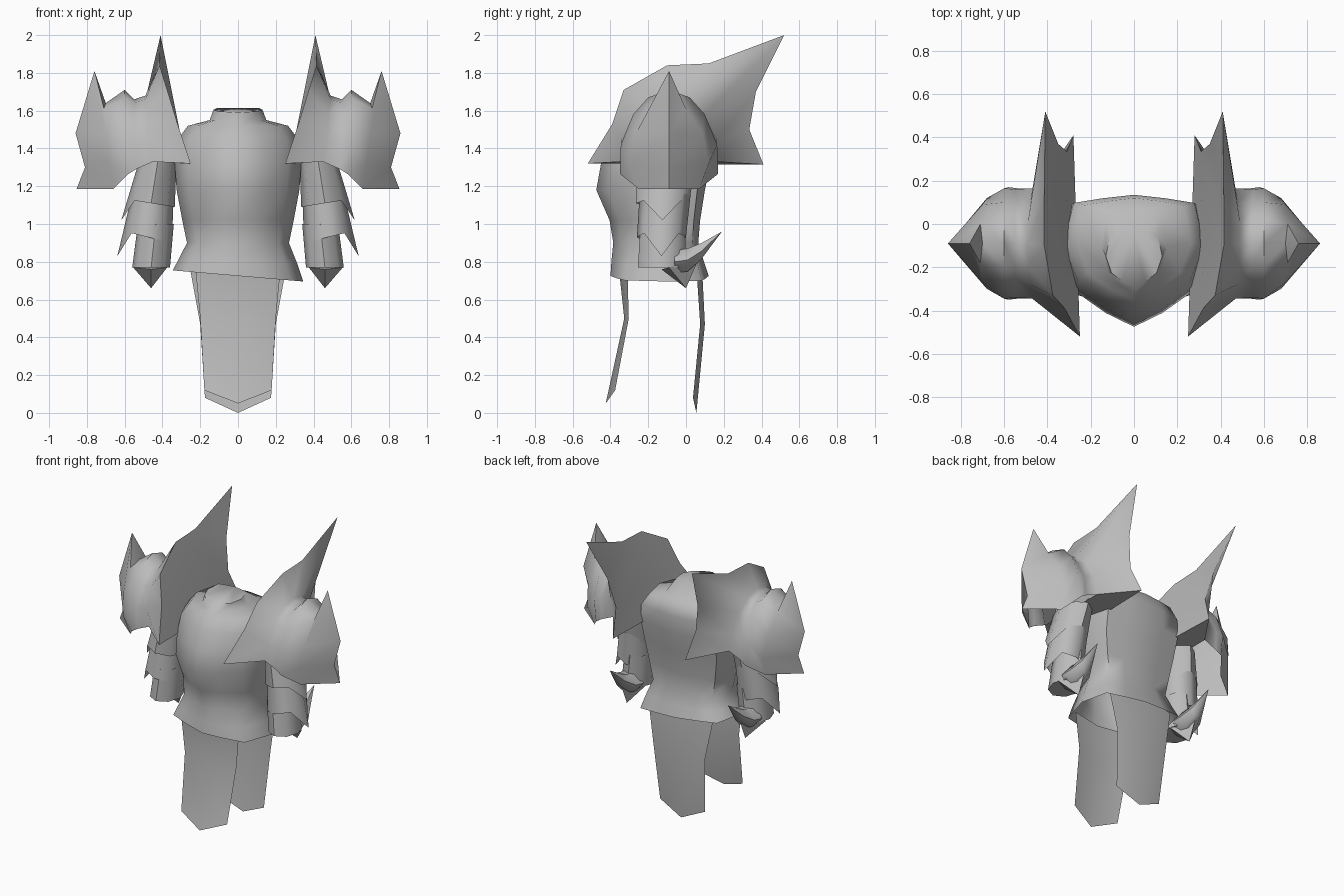
import bpy, bmesh, math

if "Cube" in bpy.data.objects:
    bpy.data.objects.remove(bpy.data.objects["Cube"])

steel = bpy.data.materials.new("grey steel")
steel.diffuse_color = (0.5, 0.5, 0.5, 1)
steel.use_nodes = True
steel.node_tree.nodes["Principled BSDF"].inputs["Base Color"].default_value = steel.diffuse_color


def build(name, rows, closed=False, caps=(), smooth=40, mirror=False, extra=()):
    """Loft a skin through rows of points; caps lists rows closed by a face."""
    bm = bmesh.new()
    grid = [[bm.verts.new(p) for p in row] for row in rows]
    n = len(rows[0])
    for a, b in zip(grid, grid[1:]):
        for i in range(n if closed else n - 1):
            j = (i + 1) % n
            bm.faces.new((a[i], a[j], b[j], b[i]))
    for c in caps:
        bm.faces.new(grid[c])
    for face in extra:
        bm.faces.new([grid[r][i] for r, i in face])
    bmesh.ops.remove_doubles(bm, verts=bm.verts, dist=0.0005)
    bmesh.ops.triangulate(bm, faces=[f for f in bm.faces if len(f.verts) > 4])
    bmesh.ops.recalc_face_normals(bm, faces=bm.faces)
    mesh = bpy.data.meshes.new(name)
    bm.to_mesh(mesh)
    bm.free()
    mesh.materials.append(steel)
    ob = bpy.data.objects.new(name, mesh)
    bpy.context.collection.objects.link(ob)
    if mirror:
        ob.modifiers.new("mirror", 'MIRROR').use_mirror_merge = False
    bpy.ops.object.select_all(action='DESELECT')
    ob.select_set(True)
    bpy.context.view_layer.objects.active = ob
    bpy.ops.object.shade_smooth_by_angle(angle=math.radians(smooth))
    return ob


# Breastplate: keeled front, flat back, tilted hem
OUTLINE = [(0, 0), (.4, .11), (.8, .27), (1, .57), (.86, .93), (.45, .97), (0, 1)]


def torso_ring(z, w, front, back, tilt=0, dip=0, flat=0):
    # flat squares off the front of the ring
    half = [(w * u, front + (back - front) * (v * (1 - flat) if v < .5 else v), z - dip * (1 - v))
            for u, v in OUTLINE]
    ring = half + [(-x, y, h) for x, y, h in half[-2:0:-1]]
    return [(x, y, h - tilt * x) for x, y, h in ring]


build("breastplate", [
    torso_ring(.725, .345, -.40, .12, tilt=.085, flat=.45),
    torso_ring(.80, .315, -.395, .095, tilt=.04, flat=.35),
    torso_ring(.90, .27, -.385, .065, flat=.2),
    torso_ring(1.02, .295, -.405, .075),
    torso_ring(1.18, .325, -.475, .10),
    torso_ring(1.32, .335, -.45, .13),
    torso_ring(1.44, .325, -.405, .135),
    torso_ring(1.52, .265, -.355, .12),
    torso_ring(1.55, .15, -.325, .06),
    torso_ring(1.615, .13, -.295, -.04, dip=.025),
], closed=True, caps=[-1], smooth=65)


# Shoulder guard: flared inner crest, dome, pointed outer plate
def arch(points, mid=-.09):
    front = [(x, mid - h, z) for x, h, z in points]
    return front + [(x, mid + h, z) for x, h, z in points[-2::-1]]


crest = [(.25, -.52, 1.32), (.32, -.39, 1.53), (.375, -.33, 1.71),
         (.415, -.10, 1.84), (.415, .12, 1.85), (.41, .52, 2.0),
         (.35, .37, 1.70), (.31, .335, 1.50), (.28, .41, 1.315)]
shoulder = [
    crest,
    arch([(.45, .255, 1.33), (.47, .255, 1.45), (.48, .19, 1.58), (.49, .10, 1.66), (.49, 0, 1.68)]),
    arch([(.54, .255, 1.29), (.55, .25, 1.43), (.55, .18, 1.56), (.55, .10, 1.64), (.55, 0, 1.66)]),
    arch([(.58, .26, 1.265), (.60, .255, 1.42), (.60, .19, 1.58), (.60, .11, 1.67), (.60, 0, 1.71)]),
    arch([(.66, .16, 1.185), (.68, .21, 1.32), (.70, .18, 1.47), (.71, .09, 1.61), (.70, 0, 1.64)]),
    arch([(.855, 0, 1.185), (.81, 0, 1.30), (.86, 0, 1.48), (.76, 0, 1.81), (.76, 0, 1.81)]),
]
build("shoulder_guard", shoulder, caps=[0], smooth=60, mirror=True,
      extra=[[(0, 0), (0, 8), (1, 8), (1, 0)]])


# Arm plates: overlapping tapered sleeves, each pointed on the outer side
def sleeve_ring(cx, cy, z, rx, ry, slope=0, point=0, sides=8):
    ring = []
    for i in range(sides):
        a = math.tau * i / sides
        c, s = math.cos(a), math.sin(a)
        drop = point if i == 0 else 0
        ring.append((cx + rx * c + drop * .3, cy + ry * s, z + slope * c - drop))
    return ring


plates = [
    ("upper_arm_plate", (.425, -.10, 1.33, .10, .155), (.46, -.125, 1.11, .125, .14, .02, .11)),
    ("middle_arm_plate", (.45, -.11, 1.16, .11, .135), (.475, -.13, .93, .125, .13, .03, .13)),
    ("forearm_plate", (.435, -.12, 1.0, .095, .12), (.46, -.13, .77, .10, .125)),
]
for name, top, bottom in plates:
    build(name, [sleeve_ring(*top), sleeve_ring(*bottom)], closed=True, smooth=50, mirror=True,
          caps=[1] if name == "forearm_plate" else [])


# Elbow horn sweeping back and up, and the point hanging under it
def horn_ring(y, z, rx, rz):
    return [(.46 + rx * math.cos(math.tau * i / 6), y, z + rz * math.sin(math.tau * i / 6))
            for i in range(6)]


build("elbow_horn", [horn_ring(-.06, .80, .09, .07), horn_ring(.01, .81, .08, .07),
                     horn_ring(.08, .855, .045, .05), horn_ring(.19, .96, .0, .0)],
      closed=True, caps=[0], smooth=60, mirror=True)
build("elbow_point", [[(.375, -.09, .77), (.46, -.13, .76), (.555, -.09, .77), (.46, .06, .80)],
                      [(.46, 0, .66)] * 4],
      closed=True, caps=[0], smooth=30, mirror=True)


# Hanging cloth panels: thin sheets, slightly bowed, pointed bottom
def panel(name, rows):
    build(name, [[(-w, y + bow, z), (0, y, z - drop), (w, y + bow, z)]
                 for z, w, y, bow, drop in rows], smooth=40)


panel("front_panel", [(.76, .225, -.355, .045, 0), (.50, .20, -.327, .024, 0),
                      (.12, .178, -.425, .05, .07)])
panel("back_panel", [(.77, .255, .085, -.03, 0), (.47, .20, .10, -.025, 0),
                     (.08, .175, .055, -.018, .08)])
